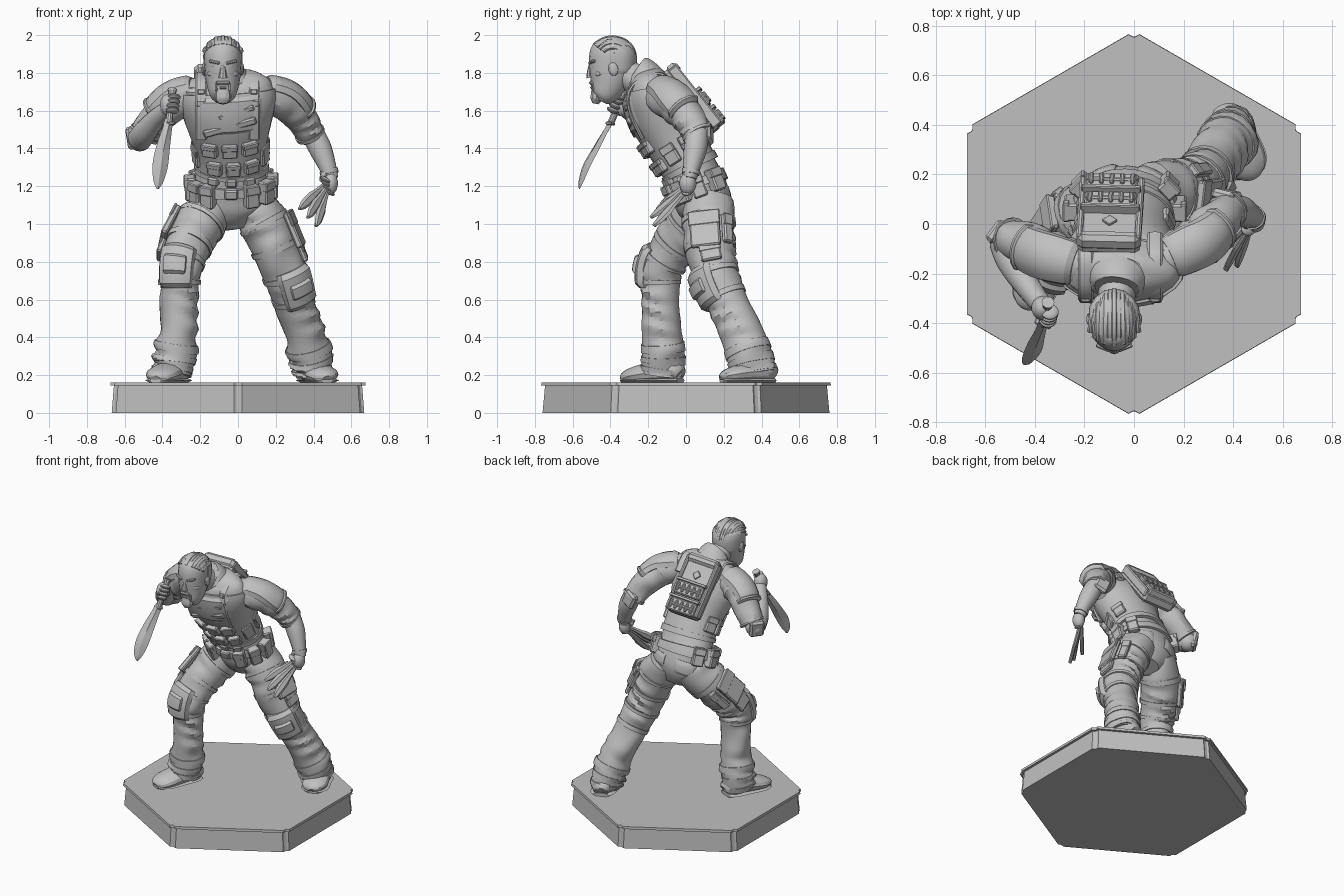
import bpy, bmesh
from math import sin, cos, radians, pi, sqrt
from mathutils import Vector, Matrix

if "Cube" in bpy.data.objects:
    bpy.data.objects.remove(bpy.data.objects["Cube"])

grey = bpy.data.materials.new("Plain grey")
grey.use_nodes = True
grey.diffuse_color = (0.53, 0.53, 0.53, 1)
grey.node_tree.nodes["Principled BSDF"].inputs["Base Color"].default_value = grey.diffuse_color
X, Y, Z = Vector((1, 0, 0)), Vector((0, 1, 0)), Vector((0, 0, 1))
made = []


def finish(name, bm):
    bmesh.ops.recalc_face_normals(bm, faces=bm.faces)
    mesh = bpy.data.meshes.new(name)
    bm.to_mesh(mesh)
    bm.free()
    mesh.materials.append(grey)
    obj = bpy.data.objects.new(name, mesh)
    bpy.context.collection.objects.link(obj)
    made.append(obj)


def sample(path, s):
    """Smooth interpolation of stations (x, y, z, half width, half depth)."""
    last = len(path) - 1
    s = max(0, min(last, s))
    i = min(int(s), last - 1)
    f = s - i
    a, b, c, d = (path[max(0, min(last, i + k))] for k in (-1, 0, 1, 2))
    return [(2*q + (r - p)*f + (2*p - 5*q + 4*r - t)*f*f + (3*q - p - 3*r + t)*f**3) / 2
            for p, q, r, t in zip(a, b, c, d)]


def surface(path, s, angle, lift=0, ref=X):
    """Point, outward normal and path direction on a limb."""
    x, y, z, ra, rb = sample(path, s)
    along = (Vector(sample(path, s + .1)[:3]) - Vector(sample(path, s - .1)[:3])).normalized()
    u = (ref - along * ref.dot(along)).normalized()
    v = along.cross(u)
    c, d = cos(angle), sin(angle)
    ra, rb = max(ra, .002), max(rb, .002)
    normal = (u * c / ra + v * d / rb).normalized()
    return Vector((x, y, z)) + u * ra * c + v * rb * d + normal * lift, normal, along


def loft(name, path, s0=0, s1=None, mid=None, spread=0, lift=0, fold=0, ref=X, sides=18, rows=7):
    """Skin a path all round, or lay a raised patch on part of it."""
    s1 = len(path) - 1 if s1 is None else s1
    n = max(3, int((s1 - s0) * rows))
    if mid is None:
        loop = [(2 * pi * k / sides, lift) for k in range(sides)]
    else:
        arc = [radians(mid - spread + 2 * spread * k / 8) for k in range(9)]
        loop = [(a, lift * (.3 if k in (0, 8) else 1)) for k, a in enumerate(arc)]
        loop += [(a, -.012) for a in reversed(arc)]
    bm = bmesh.new()
    rings = []
    for j in range(n + 1):
        s = s0 + (s1 - s0) * j / n
        edge = .3 if mid is not None and j in (0, n) else 1
        rings.append([bm.verts.new(surface(path, s, a, (h * edge if h > 0 else h)
                      + fold * sin(8 * s + 3 * cos(a + 2 * s)) * (.6 + .6 * sin(2 * a + s)), ref)[0])
                      for a, h in loop])
    m = len(loop)
    for lo, hi in zip(rings, rings[1:]):
        for k in range(m):
            bm.faces.new((lo[k], lo[(k + 1) % m], hi[(k + 1) % m], hi[k]))
    bm.faces.new(rings[0])
    bm.faces.new(rings[-1])
    finish(name, bm)


def block(name, centre, size, normal=-Y, up=Z, roll=0, bevel=.008):
    """Bevelled box: size is across, out from the body, and along."""
    normal = Vector(normal).normalized()
    up = Vector(up)
    up = (up - normal * up.dot(normal)).normalized()
    up = Matrix.Rotation(radians(roll), 3, normal) @ up
    frame = Matrix((normal.cross(up), normal, up)).transposed().to_4x4()
    bm = bmesh.new()
    bmesh.ops.create_cube(bm, size=1)
    bmesh.ops.scale(bm, vec=size, verts=bm.verts)
    bmesh.ops.bevel(bm, geom=bm.edges[:], offset=min(bevel, min(size) * .3), segments=1, affect='EDGES')
    bm.transform(Matrix.Translation(centre) @ frame)
    finish(name, bm)


def pouch(name, path, s, angle, size, roll=0, flap=True):
    p, normal, up = surface(path, s, radians(angle), size[1] * .3)
    block(name, p, size, normal, up, roll)
    if flap:
        w, d, h = size
        block(name + "_flap", p + up * h * .3 + normal * d * .35, (w * 1.06, d * .45, h * .4), normal, up, roll, .005)


def ball(name, centre, radii, turn=0, axis='Z'):
    bm = bmesh.new()
    bmesh.ops.create_uvsphere(bm, u_segments=14, v_segments=9, radius=1)
    bm.transform(Matrix.Translation(centre) @ Matrix.Rotation(radians(turn), 4, axis) @ Matrix.Diagonal((*radii, 1)))
    finish(name, bm)


# Hexagonal base with rounded corners and a softened top rim
bm = bmesh.new()
rings = [[bm.verts.new((r * sin(k * pi / 3), r * cos(k * pi / 3), z)) for k in range(6)]
         for r, z in ((.772, 0), (.757, .162))]
bm.faces.new(rings[0])
bm.faces.new(rings[1])
for k in range(6):
    bm.faces.new((rings[0][k], rings[0][k - 1], rings[1][k - 1], rings[1][k]))
bmesh.ops.bevel(bm, geom=[e for e in bm.edges if abs(e.verts[0].co.z - e.verts[1].co.z) > .1],
                offset=.025, segments=3, affect='EDGES')
bmesh.ops.bevel(bm, geom=[e for e in bm.edges if min(v.co.z for v in e.verts) > .15],
                offset=.018, segments=2, affect='EDGES')
finish("base", bm)

# Torso, neck and vest
torso = [(0, .12, .99, .09, .08), (-.02, .1, 1.08, .19, .14), (-.035, .07, 1.18, .2, .15),
         (-.035, .02, 1.3, .18, .14), (-.04, -.05, 1.42, .185, .145), (-.05, -.13, 1.56, .225, .155),
         (-.055, -.18, 1.67, .25, .14), (-.06, -.195, 1.75, .225, .11), (-.065, -.21, 1.8, .12, .08)]
loft("torso", torso, fold=.004, sides=24)
loft("vest", torso, 2.95, 6.4, lift=.011, sides=24)
loft("vest_hem", torso, 2.9, 3.15, lift=.019, sides=24)
loft("chest_panel", torso, 4.9, 6.3, -90, 48, lift=.024)
loft("neck", [(-.06, -.22, 1.74, .09, .09), (-.07, -.29, 1.78, .075, .08), (-.08, -.37, 1.83, .07, .075)])
loft("collar", [(-.062, -.2, 1.74, .14, .11), (-.067, -.24, 1.79, .11, .1), (-.07, -.26, 1.805, .09, .085)])
pouch("chest_band", torso, 5.2, -88, (.29, .026, .04), 14, False)
pouch("chest_band_upper", torso, 5.75, -80, (.2, .024, .03), 14, False)
for x in (-.195, .085):
    strap = [(x, y, z, .032, .013) for y, z in
             ((-.23, 1.45), (-.29, 1.58), (-.3, 1.69), (-.24, 1.765), (-.13, 1.79), (-.04, 1.7))]
    loft("shoulder_strap", strap, sides=8)
    block("strap_buckle", (x, -.305, 1.64), (.055, .025, .04), (0, -1, -.2))
    block("strap_clip", (x, -.308, 1.7), (.04, .02, .03), (0, -1, 0))

# Belt, pouches and trouser pockets
loft("belt", torso, 2.05, 2.5, lift=.016, sides=24)
pouch("belt_buckle", torso, 2.3, -90, (.07, .04, .055), flap=False)
for a in (-125, -60, -30, 0, 35, 145, 180, 212):
    pouch("belt_pouch", torso, 2.15, a, (.075, .06, .125))
for a in (-120, -90, -60):
    pouch("magazine_pouch", torso, 4.35, a, (.085, .05, .075))
    pouch("lower_pouch", torso, 3.6, a + 4, (.078, .05, .075))
    pouch("waist_clip", torso, 2.85, a, (.06, .035, .045), flap=False)
for a in (-165, -20, 20, 160):
    pouch("side_pouch", torso, 3.75, a, (.08, .03, .11))
for a in (55, 125):
    loft("seat_pocket", torso, 1, 1.8, a, 22, lift=.012)

# Back pack: a leaning panel with webbing, a bottom pocket and loops
out, up = Vector((0, .78, .62)), Vector((-.04, -.62, .78)).normalized()
mid = Vector((-.095, .03, 1.655))
across = out.cross(up).normalized()
block("pack", mid, (.25, .08, .41), out, up, bevel=.02)
block("pack_roll", mid + up * .185 + out * .025, (.25, .07, .06), out, up, bevel=.02)
for h in (-.155, -.035):
    block("pack_pocket", mid + up * h + out * .045, (.21, .05, .09), out, up)
    block("pack_band", mid + up * (h + .055) + out * .05, (.24, .06, .02), out, up, bevel=.004)
    for k in range(5):
        block("pack_loop", mid + up * h + out * .068, (.2, .02, .02), out, up)
        block("pack_rib", mid + up * h + out * .068 + across * (k - 2) * .042, (.018, .03, .06), out, up)
block("pack_badge", mid + up * .08 + out * .042, (.045, .015, .045), out, up, 45, .003)
for side in (-1, 1):
    block("pack_edge", mid + across * side * .118 + out * .025, (.025, .06, .39), out, up)

# Head, hair and face
head = [(-.08, -.45, 1.65, .036, .032), (-.08, -.435, 1.68, .068, .07), (-.08, -.41, 1.75, .088, .1),
        (-.08, -.395, 1.83, .098, .12), (-.08, -.39, 1.91, .1, .118), (-.08, -.385, 1.965, .076, .088),
        (-.08, -.385, 1.99, .03, .035)]
loft("head", head, sides=20)
loft("hair_back", head, 2.7, 4.6, 90, 85, lift=.01)
for k in range(11):
    x = (k - 5) * .019
    r = sqrt(1 - (x / .108) ** 2)
    lock = [(-.08 + x * (1 - .04 * i), -.39 - .122 * r * cos(a), 1.88 + .108 * r * sin(a), .015, .009 + .003 * (k % 2))
            for i, a in enumerate(radians(38 + 27 * i) for i in range(6))]
    loft("hair_lock", lock, sides=6)
loft("nose", [(-.08, -.507, 1.775, .024, .02), (-.08, -.511, 1.8, .018, .014), (-.08, -.503, 1.85, .01, .01)], sides=8)
block("moustache", (-.08, -.5, 1.747), (.075, .025, .02))
block("lower_lip", (-.08, -.497, 1.722), (.04, .02, .012))
loft("goatee", [(-.08, -.48, 1.637, .02, .018), (-.08, -.475, 1.665, .042, .032), (-.08, -.474, 1.71, .038, .028)], sides=10)
for side in (-1, 1):
    block("brow", (-.08 + side * .042, -.494, 1.857), (.062, .03, .016), (side * .4, -1, 0), Z, side * 12)
    ball("eye", (-.08 + side * .04, -.492, 1.834), (.015, .006, .006))
    ball("cheek", (-.08 + side * .052, -.46, 1.795), (.034, .026, .018), side * 30)
    ball("ear", (-.08 + side * .1, -.385, 1.82), (.013, .026, .036), 12, 'X')
    block("moustache_tip", (-.08 + side * .036, -.488, 1.725), (.016, .02, .045))

# Trouser legs, listed from ankle to hip
right_leg = [(-.345, -.13, .2, .1, .108), (-.335, -.12, .3, .11, .115), (-.315, -.13, .45, .1, .105),
             (-.31, -.135, .62, .1, .1), (-.305, -.13, .76, .113, .11), (-.265, -.06, .88, .12, .122),
             (-.2, .03, 1, .13, .138), (-.11, .1, 1.12, .12, .13)]
left_leg = [(.4, .36, .2, .095, .115), (.385, .34, .29, .112, .122), (.35, .29, .43, .108, .115),
            (.3, .22, .58, .106, .11), (.255, .16, .72, .118, .12), (.2, .13, .86, .122, .13),
            (.14, .12, 1, .13, .138), (.07, .12, 1.12, .12, .13)]
for name, leg, knee, outer, turn in (("right", right_leg, -103, 188, -1), ("left", left_leg, -58, -8, 1)):
    loft(name + "_trouser", leg, fold=.008, sides=22, rows=8)
    for s in (.2, .7, 1.2):
        loft(name + "_cuff_fold", leg, s, s + .3, lift=.006, fold=.008)
    low = 3.3 if turn < 0 else 3.05
    loft(name + "_knee_pad", leg, low, low + 1.25, knee, 50, lift=.03)
    loft(name + "_knee_cap", leg, low + .35, low + .95, knee, 30, lift=.045)
    for s in (low + .1, low + .95):
        loft(name + "_knee_strap", leg, s, s + .18, lift=.008)
    for s in (5.0, 5.95):
        loft(name + "_thigh_strap", leg, s, s + .18, lift=.008)
    pouch(name + "_thigh_pouch", leg, 5.45, outer, (.16, .035, .2))
    pouch(name + "_thigh_holder", leg, 5.5, outer + turn * 50, (.055, .035, .16))
    pouch(name + "_small_pouch", leg, 4.6, outer + turn * 8, (.11, .03, .09))

# Boots, from heel to toe
for name, heel, toe in (("right", (-.3, -.03), (-.42, -.3)), ("left", (.37, .46), (.46, .22))):
    boot = []
    for f, half, tall in ((0, .05, .04), (.15, .078, .065), (.5, .083, .06), (.85, .088, .047), (1.05, .065, .035), (1.13, .03, .022)):
        x, y = (h + (t - h) * f for h, t in zip(heel, toe))
        boot.append((x, y, .155 + tall, half, tall))
    loft(name + "_boot", boot, sides=14, rows=4)
    loft(name + "_sole", [(x, y, .172, w + .005, .014) for x, y, z, w, h in boot], sides=8, rows=4)

# Arms, listed from the lower end to the shoulder
left_sleeve = [(.385, .065, 1.47, .076, .073), (.335, .01, 1.56, .087, .087), (.245, -.08, 1.65, .1, .1),
               (.11, -.15, 1.69, .085, .09)]
right_sleeve = [(-.5, -.06, 1.47, .08, .077), (-.44, -.08, 1.55, .089, .087), (-.335, -.13, 1.645, .1, .1),
                (-.2, -.17, 1.69, .085, .09)]
left_forearm = [(.49, .02, 1.24, .036, .042), (.475, .03, 1.3, .047, .047), (.435, .05, 1.4, .062, .062),
                (.39, .06, 1.49, .062, .062)]
right_forearm = [(-.52, -.07, 1.45, .066, .066), (-.49, -.15, 1.49, .066, .064), (-.43, -.25, 1.56, .052, .052),
                 (-.375, -.325, 1.61, .042, .042)]
for name, sleeve, forearm, face in (("left", left_sleeve, left_forearm, -90), ("right", right_sleeve, right_forearm, 90)):
    loft(name + "_sleeve", sleeve, fold=.006, ref=Y)
    loft(name + "_sleeve_hem", sleeve, 0, .22, lift=.008, ref=Y)
    loft(name + "_forearm", forearm, ref=Y, sides=14)
    loft(name + "_shoulder_pad", sleeve, 1.25, 2.75, face, 70, lift=.018, ref=Y)
    loft(name + "_pad_rim", sleeve, 1.2, 1.4, face, 72, lift=.025, ref=Y)
ball("right_elbow", (-.52, -.06, 1.45), (.066, .066, .066))
block("right_elbow_pad", (-.55, -.035, 1.455), (.1, .045, .12), (-.8, .6, -.2), bevel=.015)
block("left_elbow_pad", (.375, .115, 1.48), (.1, .045, .11), (.2, 1, .1), (-.5, -.2, 1), bevel=.015)
loft("wrist_band", left_forearm, .5, .8, lift=.006, ref=Y)

# Right hand gripping a long curved blade
grip, drop = Vector((-.355, -.35, 1.64)), Vector((-.03, -.13, -.28)).normalized()
ball("right_hand", (-.37, -.34, 1.63), (.045, .05, .06))
for k in range(4):
    ball("right_finger", grip + drop * (k * .026 - .035) + Vector((.012, -.02, 0)), (.036, .034, .015), -25, 'X')
loft("blade_handle", [(*(grip + drop * d), r, r) for d, r in ((.12, .02), (.05, .018), (-.05, .02), (-.08, .026))], sides=10)
block("blade_guard", grip + drop * .12, (.07, .03, .018), (-.4, -1, 0), drop)
loft("blade", [(-.425, -.565, 1.185, .006, .003), (-.422, -.555, 1.23, .03, .008), (-.412, -.525, 1.31, .044, .012),
               (-.395, -.47, 1.41, .038, .013), (-.375, -.42, 1.5, .027, .013), (-.365, -.39, 1.55, .024, .013)],
     ref=Vector((1, .5, 0)), sides=4)

# Left hand holding a fan of throwing knives
ball("left_hand", (.49, .01, 1.215), (.04, .045, .06))
for k, tip in enumerate(((.325, -.15, 1.08), (.37, -.185, 1.035), (.415, -.17, .99))):
    start, end = Vector((.485, .03, 1.235 - k * .015)), Vector(tip)
    loft("throwing_knife", [(*start.lerp(end, f), w, .012) for f, w in
                            ((0, .012), (.3, .015), (.5, .022), (.6, .028), (.85, .024), (1, .008))],
         ref=Vector((1, .6, -1)), sides=6)
for k in range(4):
    ball("left_finger", (.462 + k * .007, -.02 + k * .008, 1.235 - k * .022), (.034, .028, .013), 30, 'Y')
ball("left_thumb", (.455, .0, 1.26), (.017, .02, .04), 30, 'Y')

# Keep hard edges crisp
bpy.ops.object.select_all(action='DESELECT')
for obj in made:
    obj.select_set(True)
bpy.context.view_layer.objects.active = made[0]
bpy.ops.object.shade_smooth_by_angle(angle=radians(28))
